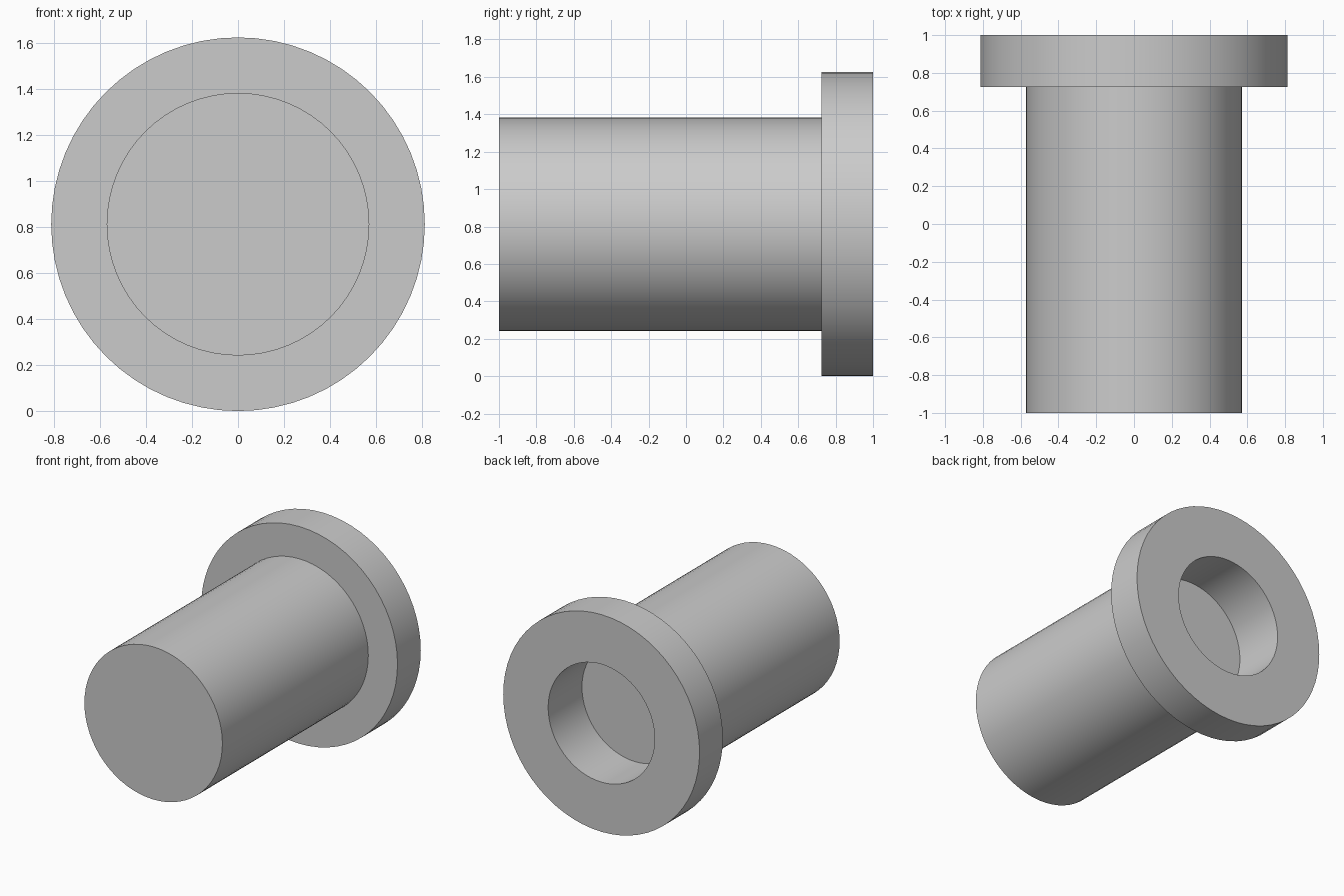
import bpy, bmesh, math
from mathutils import Vector

cube = bpy.data.objects.get("Cube")
if cube:
    bpy.data.objects.remove(cube, do_unlink=True)

SIDES = 64
FLANGE_R, SHAFT_R, HOLE_R = 0.8125, 0.571, 0.441
FRONT, STEP, FLOOR, BACK = -1.0, 0.725, 0.60, 1.0

# Plain grey metal
grey = bpy.data.materials.new("grey")
grey.use_nodes = True
colour = (0.6, 0.6, 0.6, 1)
grey.diffuse_color = colour
grey.node_tree.nodes["Principled BSDF"].inputs["Base Color"].default_value = colour


def ring(bm, radius, y):
    """Circle of vertices around the y axis."""
    angles = [2 * math.pi * i / SIDES for i in range(SIDES)]
    return [bm.verts.new((radius * math.sin(a), y, FLANGE_R + radius * math.cos(a)))
            for a in angles]


# Outline of the flanged plug: shaft front, shoulder, flange rim, blind bore
profile = [(SHAFT_R, FRONT), (SHAFT_R, STEP), (FLANGE_R, STEP),
           (FLANGE_R, BACK), (HOLE_R, BACK), (HOLE_R, FLOOR)]

bm = bmesh.new()
rings = [ring(bm, r, y) for r, y in profile]
for a, b in zip(rings, rings[1:]):
    for i in range(SIDES):
        j = (i + 1) % SIDES
        bm.faces.new((a[i], a[j], b[j], b[i]))

# Shaft end and bore floor
bm.faces.new(rings[0])
bm.faces.new(rings[-1])
bmesh.ops.recalc_face_normals(bm, faces=bm.faces)

mesh = bpy.data.meshes.new("flanged_plug")
bm.to_mesh(mesh)
bm.free()
mesh.materials.append(grey)
plug = bpy.data.objects.new("flanged_plug", mesh)
bpy.context.collection.objects.link(plug)

# Smooth round walls, crisp rims
bpy.ops.object.select_all(action="DESELECT")
plug.select_set(True)
bpy.context.view_layer.objects.active = plug
bpy.ops.object.shade_smooth_by_angle(angle=math.radians(30))
